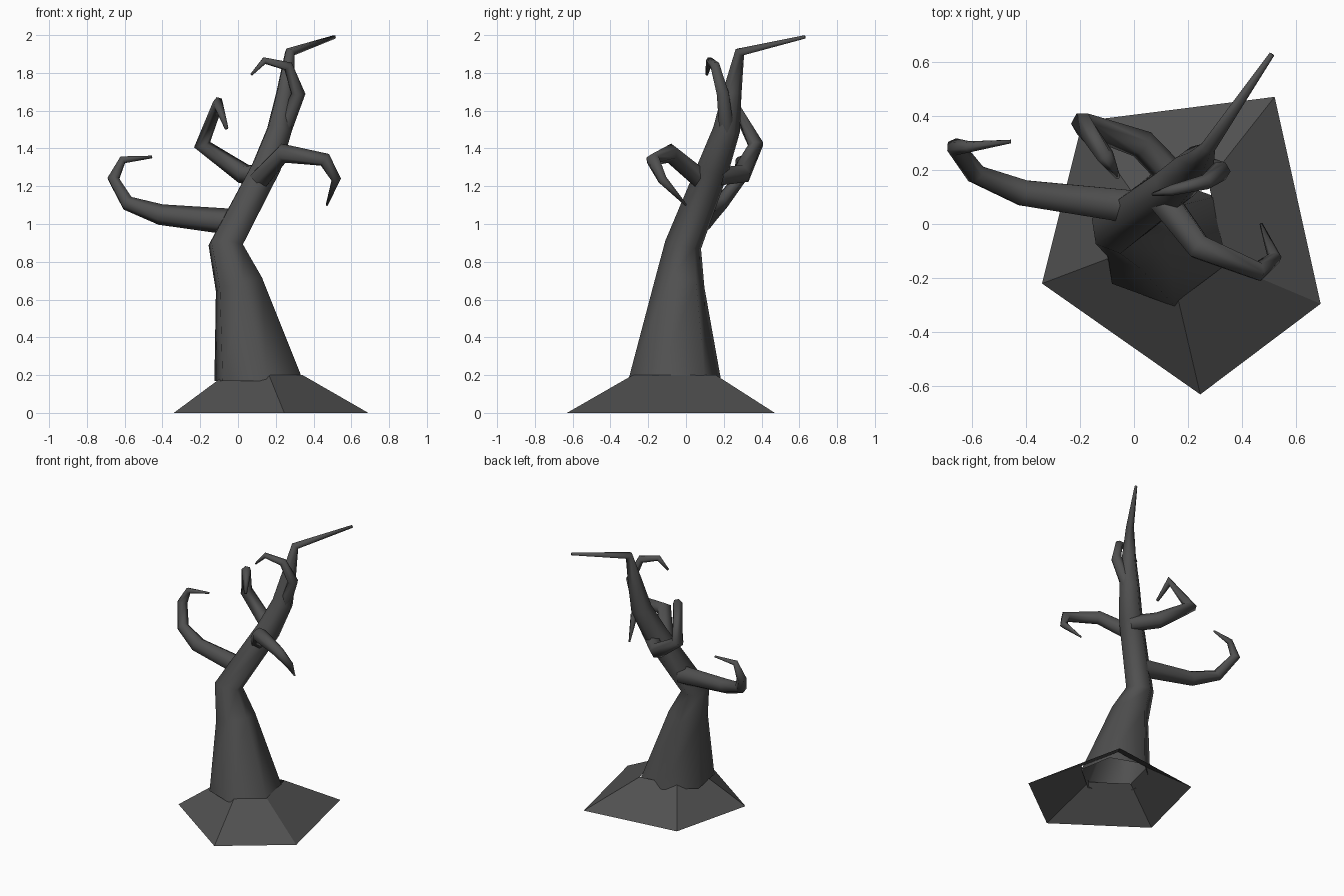
import bpy, bmesh, math
from mathutils import Vector

if "Cube" in bpy.data.objects:
    bpy.data.objects.remove(bpy.data.objects["Cube"])

bark = bpy.data.materials.new("dark grey bark")
bark.use_nodes = True
colour = (0.08, 0.08, 0.08, 1)
bark.diffuse_color = colour
bsdf = bark.node_tree.nodes["Principled BSDF"]
bsdf.inputs["Base Color"].default_value = colour
bsdf.inputs["Roughness"].default_value = 0.9


def finish(name, bm, smooth):
    bmesh.ops.recalc_face_normals(bm, faces=bm.faces)
    mesh = bpy.data.meshes.new(name)
    bm.to_mesh(mesh)
    bm.free()
    mesh.materials.append(bark)
    obj = bpy.data.objects.new(name, mesh)
    bpy.context.collection.objects.link(obj)
    for poly in mesh.polygons:
        poly.use_smooth = smooth
    return obj


def bridge(bm, lower, upper):
    n = len(lower)
    for i in range(n):
        j = (i + 1) % n
        bm.faces.new((lower[i], lower[j], upper[j], upper[i]))


def limb(name, path, sides=6, phase=0.0, level_start=False):
    """Tapered tube through (x, y, z, radius) points, mitred at each bend."""
    bm = bmesh.new()
    pts = [Vector(p[:3]) for p in path]
    steps = [(b - a).normalized() for a, b in zip(pts, pts[1:])]
    side, old, rings = None, None, []
    for k, p in enumerate(pts):
        before = steps[max(k - 1, 0)]
        after = steps[min(k, len(steps) - 1)]
        axis = (before + after).normalized()
        if level_start and k == 0:
            axis = Vector((0, 0, 1))
        if side is None:
            ref = Vector((1, 0, 0)) if abs(axis.x) < 0.8 else Vector((0, 0, 1))
            side = (ref - axis * ref.dot(axis)).normalized()
        else:
            side = old.rotation_difference(axis) @ side
        old = axis
        other = axis.cross(side)
        ring = []
        for i in range(sides):
            a = phase + math.tau * i / sides
            offset = side * math.cos(a) + other * math.sin(a)
            ring.append(bm.verts.new(p + offset * path[k][3]))
        rings.append(ring)
    for lower, upper in zip(rings, rings[1:]):
        bridge(bm, lower, upper)
    bm.faces.new(rings[-1])
    return finish(name, bm, True)


# Flared root mound: open five-sided skirt
bm = bmesh.new()
outline = [(0.52, 0.47), (-0.19, 0.38), (-0.34, -0.22), (0.245, -0.63), (0.69, -0.295)]
centre = Vector((0.11, -0.05))
skirt = [bm.verts.new((x, y, 0)) for x, y in outline]
collar = []
for point in outline:
    x, y = centre.lerp(Vector(point), 0.4)
    collar.append(bm.verts.new((x, y, 0.2)))
bridge(bm, skirt, collar)
finish("root_mound", bm, False)

# Crooked trunk ending in a thin bent tip
limb("trunk", [
    (0.11, -0.06, 0.17, 0.25), (0.005, -0.035, 0.68, 0.135),
    (-0.065, -0.015, 0.89, 0.098), (0.15, 0.145, 1.3, 0.085),
    (0.22, 0.215, 1.5, 0.072), (0.25, 0.245, 1.7, 0.05),
    (0.275, 0.285, 1.91, 0.028), (0.51, 0.628, 1.99, 0.01),
], phase=math.radians(-80), level_start=True)

# Hooked branches
limb("long_right_branch", [
    (-0.02, 0.065, 1.01, 0.07), (-0.41, 0.115, 1.05, 0.055),
    (-0.585, 0.185, 1.11, 0.04), (-0.66, 0.285, 1.24, 0.034),
    (-0.61, 0.285, 1.34, 0.022), (-0.455, 0.305, 1.355, 0.007),
])
limb("back_branch", [
    (0.16, 0.16, 1.25, 0.055), (0.03, 0.295, 1.265, 0.055),
    (-0.19, 0.37, 1.42, 0.045), (-0.105, 0.25, 1.64, 0.033),
    (-0.06, 0.175, 1.505, 0.01),
])
limb("front_left_branch", [
    (0.1, 0.1, 1.22, 0.06), (0.24, -0.085, 1.375, 0.052),
    (0.46, -0.175, 1.34, 0.038), (0.52, -0.125, 1.235, 0.026),
    (0.47, 0.0, 1.1, 0.006),
])
limb("upper_branch", [
    (0.24, 0.215, 1.5, 0.045), (0.32, 0.195, 1.69, 0.037),
    (0.265, 0.155, 1.835, 0.028), (0.14, 0.125, 1.865, 0.02),
    (0.07, 0.11, 1.79, 0.007),
])
